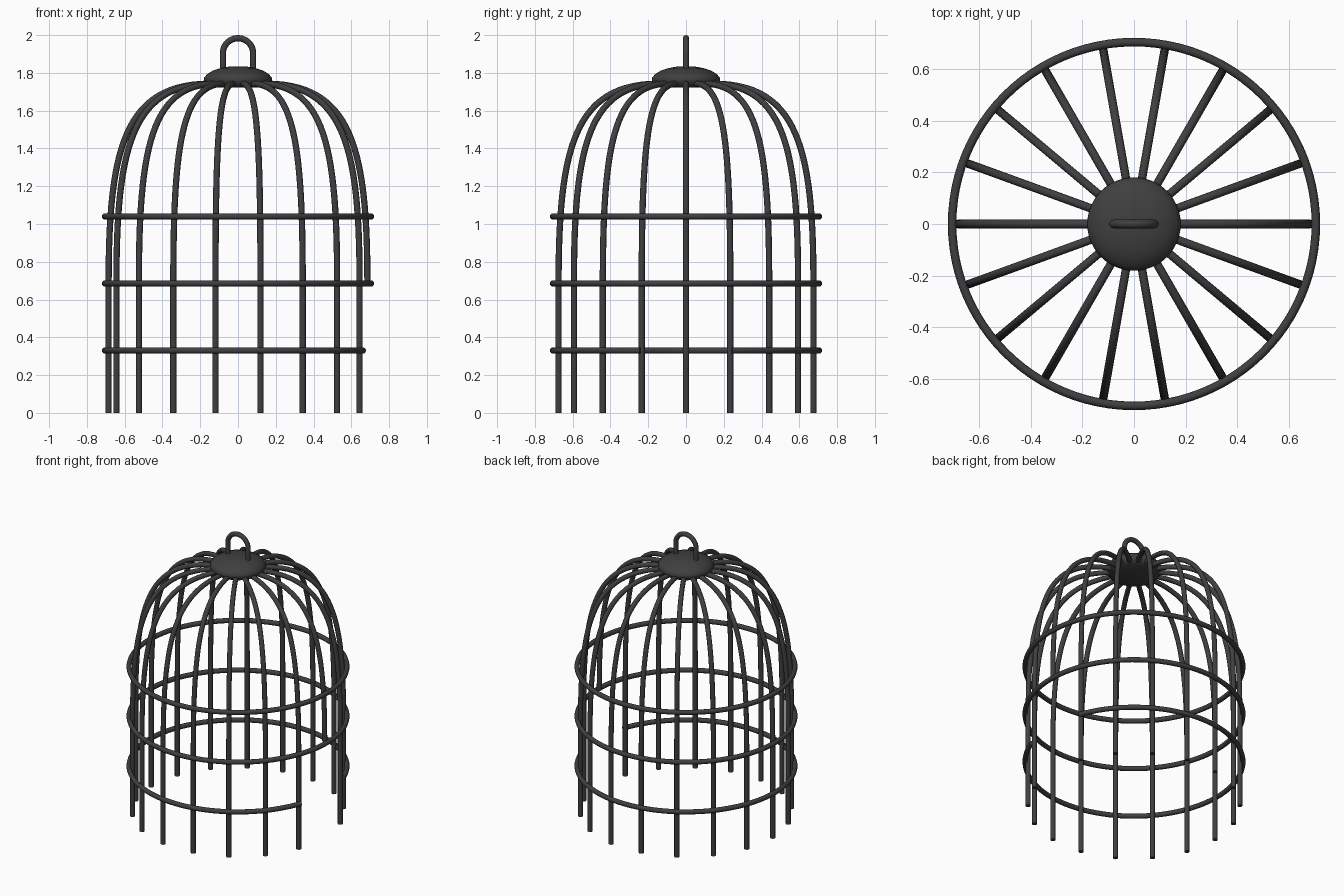
import bpy, bmesh, math
from mathutils import Vector

if "Cube" in bpy.data.objects:
    bpy.data.objects.remove(bpy.data.objects["Cube"])

iron = bpy.data.materials.new("dark iron")
iron.diffuse_color = (0.05, 0.05, 0.05, 1)
iron.use_nodes = True
iron.node_tree.nodes["Principled BSDF"].inputs["Base Color"].default_value = iron.diffuse_color
TUBE = 0.0165


def finish(name, mesh):
    ob = bpy.data.objects.new(name, mesh)
    bpy.context.collection.objects.link(ob)
    mesh.materials.clear()
    mesh.materials.append(iron)
    bpy.ops.object.select_all(action='DESELECT')
    ob.select_set(True)
    bpy.context.view_layer.objects.active = ob
    bpy.ops.object.shade_smooth_by_angle(angle=math.radians(45))
    return ob


def tube(name, pts, closed=False):
    # round bar swept along a planar path, as a mesh
    cu = bpy.data.curves.new(name + "_path", 'CURVE')
    cu.dimensions = '3D'
    cu.bevel_depth = TUBE
    cu.bevel_resolution = 4
    cu.use_fill_caps = True
    sp = cu.splines.new('POLY')
    sp.points.add(len(pts) - 1)
    for p, co in zip(sp.points, pts):
        p.co = (*co, 1)
    sp.use_cyclic_u = closed
    tmp = bpy.data.objects.new(name + "_tmp", cu)
    bpy.context.collection.objects.link(tmp)
    bpy.context.view_layer.update()
    deps = bpy.context.evaluated_depsgraph_get()
    mesh = bpy.data.meshes.new_from_object(tmp.evaluated_get(deps))
    bpy.data.objects.remove(tmp)
    return finish(name, mesh)


def bezier(a, b, c, d, n):
    a, b, c, d = map(Vector, (a, b, c, d))
    out = []
    for i in range(n + 1):
        t = i / n
        s = 1 - t
        out.append(a * s**3 + b * 3 * s * s * t + c * 3 * s * t * t + d * t**3)
    return out


# ribs: straight bar, then dome curve; the one over the door stops short
dome = bezier((0.685, 0.69), (0.685, 1.40), (0.60, 1.74), (0.15, 1.743), 28)
for i in range(18):
    a = math.radians(20 * i)
    prof = list(dome) if i == 0 else [Vector((0.685, 0.0))] + dome
    tube("door_top_rib" if i == 0 else f"rib_{i}",
         [(p.x * math.cos(a), p.x * math.sin(a), p.y) for p in prof])


# hoops: two full, the lowest open at the door on +x
def arc(r, z, a0, a1, n):
    angs = [math.radians(a0 + (a1 - a0) * i / n) for i in range(n + 1)]
    return [(r * math.cos(t), r * math.sin(t), z) for t in angs]


tube("upper_hoop", arc(0.705, 1.04, 0, 360, 96)[:-1], True)
tube("middle_hoop", arc(0.705, 0.685, 0, 360, 96)[:-1], True)
tube("lower_hoop", arc(0.705, 0.33, 20, 340, 86))

# crown cap: lathed flattened dome
profile = [(0, 1.722), (0.145, 1.722), (0.168, 1.737), (0.181, 1.758), (0.18, 1.773),
           (0.165, 1.792), (0.135, 1.811), (0.095, 1.825), (0.05, 1.833), (0, 1.835)]
bm = bmesh.new()
vs = [bm.verts.new((r, 0, z)) for r, z in profile]
es = [bm.edges.new(e) for e in zip(vs, vs[1:])]
bmesh.ops.spin(bm, geom=vs + es, axis=(0, 0, 1), cent=(0, 0, 0),
               angle=math.tau, steps=48, use_merge=False)
bmesh.ops.remove_doubles(bm, verts=bm.verts, dist=1e-4)
bmesh.ops.recalc_face_normals(bm, faces=bm.faces)
cap = bpy.data.meshes.new("crown_cap")
bm.to_mesh(cap)
bm.free()
finish("crown_cap", cap)

# hanging loop
R, zc = 0.08, 2.0 - TUBE - 0.08
loop = [(R * math.cos(math.pi * i / 24), 0, zc + R * math.sin(math.pi * i / 24)) for i in range(25)]
tube("hanging_loop", [(R, 0, 1.80)] + loop + [(-R, 0, 1.80)])
